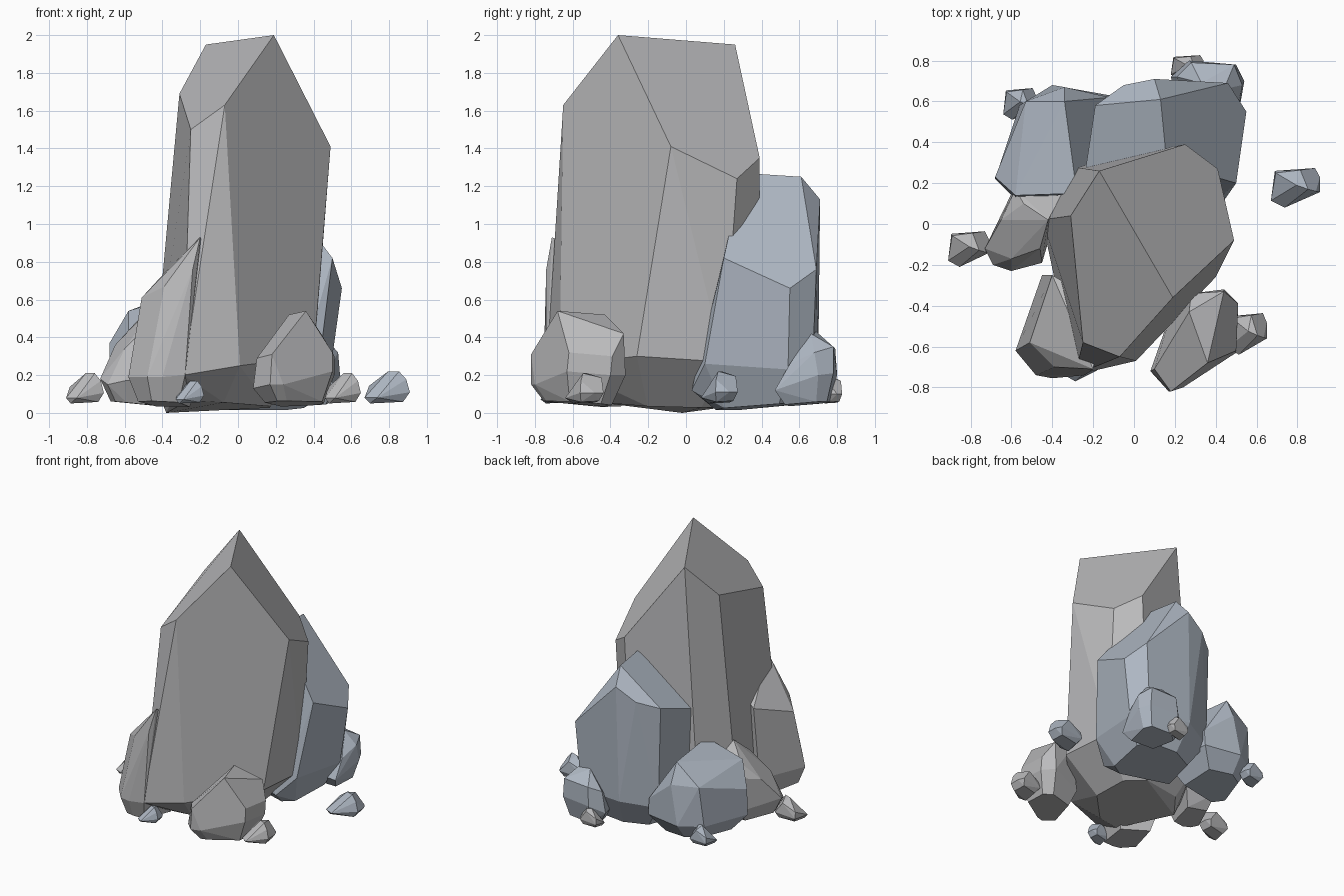
import bpy, bmesh
from math import radians, hypot
from mathutils import Vector


def stone_material(name, color):
    mat = bpy.data.materials.new(name)
    mat.diffuse_color = color
    return mat


GREY = stone_material("grey_stone", (0.50, 0.50, 0.51, 1))
BLUE = stone_material("blue_grey_stone", (0.43, 0.48, 0.55, 1))


def hull(name, points, mat=GREY):
    """Flat-faced convex stone wrapped around a few corner points."""
    bm = bmesh.new()
    for p in points:
        bm.verts.new(p)
    res = bmesh.ops.convex_hull(bm, input=bm.verts[:])
    junk = {g for g in res["geom_interior"] + res["geom_unused"] if isinstance(g, bmesh.types.BMVert)}
    bmesh.ops.delete(bm, geom=[v for v in junk if v.is_valid], context="VERTS")
    bmesh.ops.dissolve_limit(bm, angle_limit=radians(9), verts=bm.verts[:], edges=bm.edges[:])
    bmesh.ops.recalc_face_normals(bm, faces=bm.faces[:])
    mesh = bpy.data.meshes.new(name)
    bm.to_mesh(mesh)
    bm.free()
    mesh.materials.append(mat)
    obj = bpy.data.objects.new(name, mesh)
    bpy.context.collection.objects.link(obj)
    return obj


def rock(name, ridge, shoulder, foot, base_z=0.05, taper=0.66, shift=(0, 0), low=(), mat=GREY):
    """Ridge on top, shoulder ring, foot ring and a smaller base dipping towards the middle."""
    f = sum((Vector(p) for p in foot), Vector()) / len(foot)
    base = []
    for x, y, z in foot:
        bx, by = f.x + (x - f.x) * taper + shift[0], f.y + (y - f.y) * taper + shift[1]
        base.append((bx, by, base_z + 0.1 * (hypot(bx, by) - hypot(f.x, f.y))))
    return hull(name, ridge + shoulder + foot + base + list(low), mat)


# Tall central crystal
rock("main_spire",
     [(0.19, -0.36, 2.0)],
     [(-0.17, 0.26, 1.95), (-0.31, 0.04, 1.69), (-0.25, -0.58, 1.50), (-0.07, -0.65, 1.63),
      (0.49, -0.08, 1.41), (0.41, 0.27, 1.24), (0.25, 0.39, 1.35)],
     foot=[(-0.30, 0.28, 0.20), (-0.45, 0.02, 0.18), (-0.29, -0.74, 0.20), (0.01, -0.67, 0.25),
           (0.40, -0.26, 0.30), (0.40, 0.20, 0.27), (0.20, 0.38, 0.25)],
     base_z=0.02, taper=0.62, shift=(-0.08, 0), low=[(-0.38, -0.02, 0.0)])

# Large rock behind the spire
rock("back_rock",
     [(0.13, 0.61, 1.25), (0.16, 0.30, 1.27)],
     [(-0.24, 0.25, 0.88), (-0.19, 0.58, 0.99), (-0.05, 0.68, 1.04), (0.10, 0.71, 1.13),
      (0.46, 0.69, 0.76), (0.55, 0.55, 0.66), (0.50, 0.20, 0.82)],
     foot=[(-0.24, 0.20, 0.22), (-0.17, 0.58, 0.22), (0.08, 0.70, 0.25), (0.42, 0.67, 0.25),
           (0.49, 0.54, 0.23), (0.43, 0.10, 0.26), (0.30, 0.03, 0.12)],
     base_z=0.03, mat=BLUE)

# Medium rocks around the sides
rock("back_left_rock",
     [(-0.34, 0.60, 0.63), (-0.28, 0.15, 0.63)],
     [(-0.58, 0.14, 0.54), (-0.68, 0.23, 0.37), (-0.53, 0.60, 0.48), (-0.34, 0.67, 0.48),
      (-0.12, 0.62, 0.30), (-0.10, 0.25, 0.30)],
     foot=[(-0.58, 0.12, 0.17), (-0.68, 0.22, 0.17), (-0.56, 0.58, 0.18), (-0.40, 0.68, 0.18),
           (-0.12, 0.63, 0.18), (-0.10, 0.25, 0.18)], mat=BLUE)

rock("left_rock",
     [(-0.42, 0.02, 0.60), (-0.54, 0.10, 0.48)],
     [(-0.58, 0.17, 0.40), (-0.65, 0.02, 0.36), (-0.60, -0.17, 0.34), (-0.46, -0.12, 0.48),
      (-0.35, 0.15, 0.45)],
     foot=[(-0.58, 0.19, 0.15), (-0.73, -0.12, 0.18), (-0.69, -0.20, 0.15), (-0.60, -0.23, 0.17),
           (-0.45, -0.19, 0.18), (-0.35, 0.15, 0.18)])

rock("front_left_rock",
     [(-0.20, -0.71, 0.93), (-0.40, -0.25, 0.73)],
     [(-0.51, -0.58, 0.61), (-0.39, -0.70, 0.67), (-0.24, -0.74, 0.76), (-0.15, -0.40, 0.80)],
     foot=[(-0.58, -0.62, 0.19), (-0.48, -0.74, 0.19), (-0.40, -0.755, 0.19), (-0.28, -0.74, 0.20),
           (-0.20, -0.40, 0.20), (-0.45, -0.25, 0.20)], taper=0.72)

rock("front_right_rock",
     [(0.27, -0.43, 0.52), (0.36, -0.68, 0.54)],
     [(0.10, -0.71, 0.29), (0.18, -0.82, 0.31), (0.50, -0.62, 0.32), (0.51, -0.39, 0.30),
      (0.44, -0.33, 0.42), (0.28, -0.34, 0.43)],
     foot=[(0.08, -0.72, 0.13), (0.17, -0.82, 0.15), (0.24, -0.80, 0.15), (0.50, -0.63, 0.22),
           (0.51, -0.40, 0.20), (0.44, -0.32, 0.20), (0.20, -0.38, 0.14)], taper=0.72)

rock("back_right_rock",
     [(0.33, 0.69, 0.43), (0.44, 0.66, 0.42)],
     [(0.21, 0.72, 0.30), (0.28, 0.79, 0.34), (0.49, 0.78, 0.35), (0.53, 0.68, 0.32),
      (0.50, 0.55, 0.26)],
     foot=[(0.18, 0.72, 0.14), (0.27, 0.80, 0.20), (0.50, 0.78, 0.21), (0.54, 0.70, 0.20),
           (0.50, 0.47, 0.12), (0.25, 0.50, 0.12)], taper=0.72, mat=BLUE)

# Loose pebbles: one unit stone scaled into each spot (centre x, y, low z, size x, y, z)
PEBBLE = [(0.26, -0.05, 1.0), (0.02, 0.05, 1.0), (0.10, 0.42, 0.85), (-0.40, 0.35, 0.55),
          (-0.50, -0.33, 0.18), (-0.22, -0.50, 0.18), (0.42, -0.10, 0.75), (0.50, -0.12, 0.35),
          (0.50, 0.25, 0.35), (0.40, 0.47, 0.35), (-0.42, 0.40, 0.25), (-0.38, -0.30, 0.0),
          (0.35, -0.10, 0.05), (0.30, 0.35, 0.08), (-0.30, 0.25, 0.03)]
SPOTS = [("left", -0.81, -0.12, 0.05, 0.20, 0.18, 0.16, GREY),
         ("right", 0.79, 0.18, 0.05, 0.24, 0.20, 0.17, BLUE),
         ("front_right", 0.555, -0.535, 0.05, 0.19, 0.21, 0.16, GREY),
         ("back_left", -0.56, 0.59, 0.06, 0.16, 0.16, 0.14, BLUE),
         ("back", 0.26, 0.77, 0.05, 0.16, 0.12, 0.14, GREY),
         ("front", -0.255, -0.70, 0.05, 0.15, 0.14, 0.12, BLUE)]
for spot, x, y, z, sx, sy, sz, mat in SPOTS:
    hull("pebble_" + spot, [(x + a * sx, y + b * sy, z + c * sz) for a, b, c in PEBBLE], mat)
